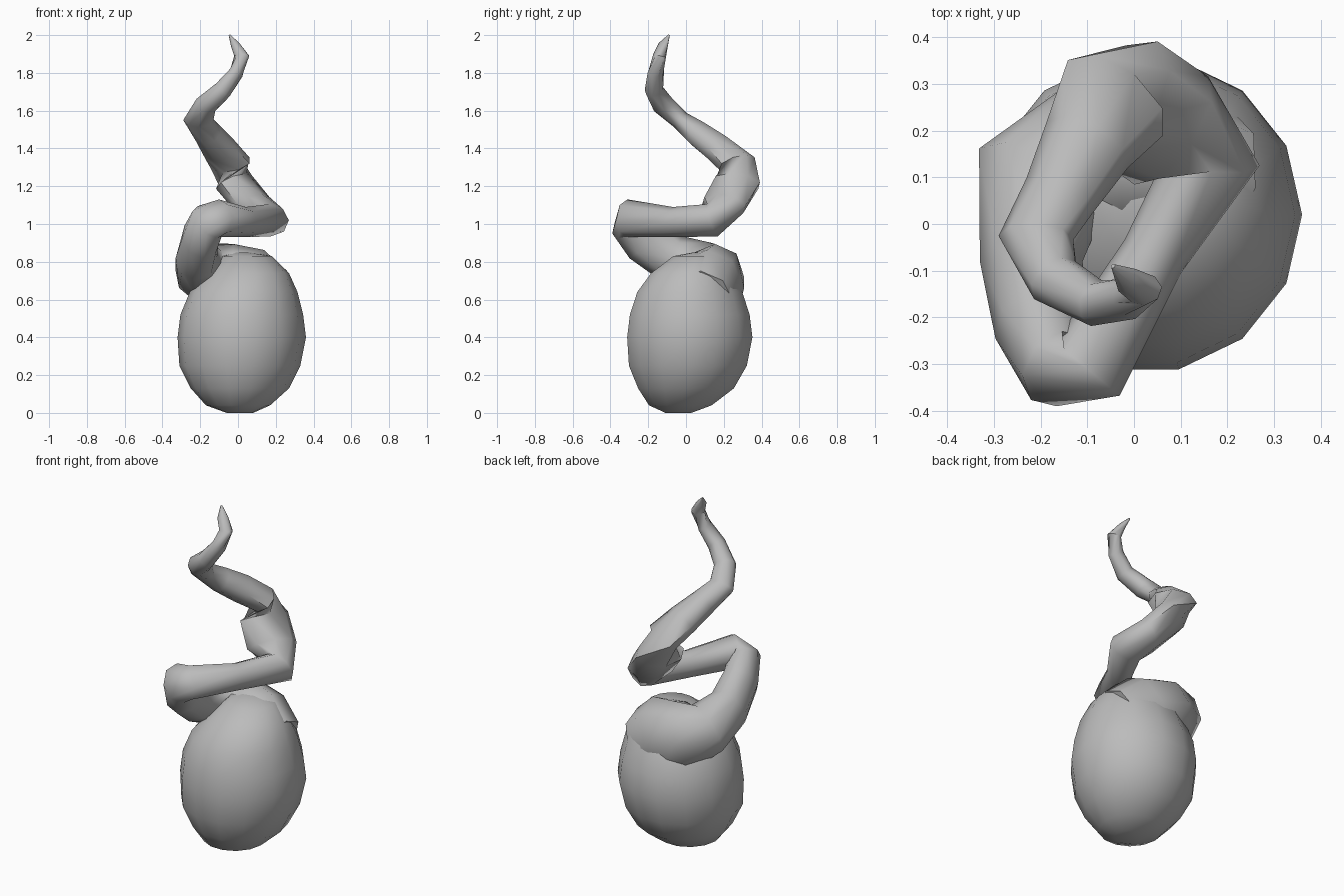
import bpy, bmesh, math
from mathutils import Vector

default = bpy.data.objects.get("Cube")
if default:
    bpy.data.objects.remove(default, do_unlink=True)

UP = Vector((0, 0, 1))

grey = bpy.data.materials.new("plain grey")
grey.use_nodes = True
grey.diffuse_color = (0.5, 0.5, 0.5, 1)
grey.node_tree.nodes["Principled BSDF"].inputs["Base Color"].default_value = (0.5, 0.5, 0.5, 1)


def skin(name, rings, angle):
    """Bridge a list of vertex rings into a capped, smooth shaded surface."""
    bm = bmesh.new()
    loops = [[bm.verts.new(p) for p in ring] for ring in rings]
    count = len(loops[0])
    for low, high in zip(loops, loops[1:]):
        for i in range(count):
            j = (i + 1) % count
            bm.faces.new((low[i], low[j], high[j], high[i]))
    bm.faces.new(loops[0])
    bm.faces.new(loops[-1])
    bmesh.ops.recalc_face_normals(bm, faces=bm.faces)
    mesh = bpy.data.meshes.new(name)
    bm.to_mesh(mesh)
    bm.free()
    mesh.materials.append(grey)
    obj = bpy.data.objects.new(name, mesh)
    bpy.context.collection.objects.link(obj)
    bpy.ops.object.select_all(action="DESELECT")
    obj.select_set(True)
    bpy.context.view_layer.objects.active = obj
    bpy.ops.object.shade_smooth_by_angle(angle=math.radians(angle))


def ellipse(center, side, rise, width, height, count):
    turns = [math.tau * i / count for i in range(count)]
    return [center + side * width * math.cos(a) + rise * height * math.sin(a) for a in turns]


# Egg-shaped bulb: x, y, z, radius
bulb_profile = [
    (.01, -.04, 0, .07), (0, -.03, .04, .17), (.01, 0, .13, .26), (.01, .01, .25, .32),
    (.02, .02, .4, .34), (.02, .02, .52, .325), (.03, .02, .64, .285),
    (.05, .03, .74, .22), (.05, .06, .83, .13), (.02, .08, .85, .04),
]
skin("bulb", [ellipse(Vector((x, y, z)), Vector((1, 0, 0)), Vector((0, 1, 0)), r, r, 14)
              for x, y, z, r in bulb_profile], 60)

# Coiling stem: x, y, z, half width, half height
stem_path = [
    (.16, .1, .58, .16, .2),
    (.03, .13, .66, .18, .23),
    (-.1, .14, .72, .17, .19),
    (-.2, .09, .76, .15, .15),
    (-.22, -.08, .82, .11, .13),
    (-.2, -.22, .92, .1, .13),
    (-.16, -.31, 1.01, .09, .11),
    (-.1, -.31, 1.03, .09, .1),
    (.04, -.07, 1.01, .07, .08),
    (.17, .14, 1.02, .1, .09),
    (.08, .2, 1.1, .14, .08),
    (-.02, .27, 1.22, .14, .09),
    (-.04, .27, 1.32, .13, .08),
    (-.1, .17, 1.4, .1, .08),
    (-.16, .06, 1.48, .08, .07),
    (-.21, -.03, 1.55, .08, .05),
    (-.17, -.12, 1.63, .06, .06),
    (-.08, -.17, 1.71, .05, .05),
    (-.01, -.16, 1.8, .045, .04),
    (.02, -.14, 1.89, .04, .035),
    (-.015, -.12, 1.95, .03, .02),
    (-.045, -.09, 2, .005, .005),
]
points = [Vector(p[:3]) for p in stem_path]
rings = []
for i, (x, y, z, width, height) in enumerate(stem_path):
    along = (points[min(i + 1, len(points) - 1)] - points[max(i - 1, 0)]).normalized()
    side = along.cross(UP).normalized()
    rings.append(ellipse(points[i], side, side.cross(along), width, height, 8))
skin("stem", rings, 60)
